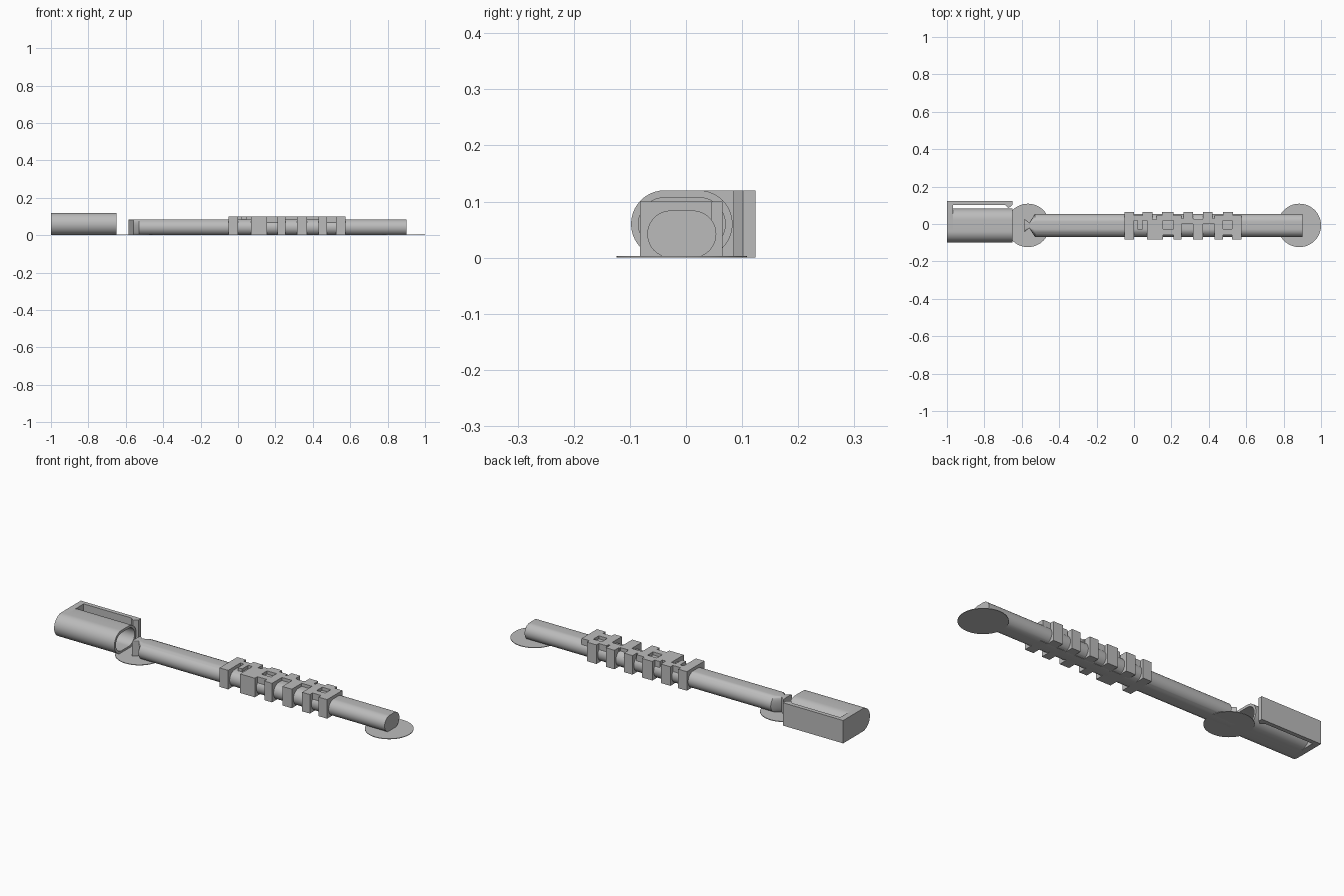
import bpy, bmesh, math

cube = bpy.data.objects.get("Cube")
if cube:
    bpy.data.objects.remove(cube)

grey = bpy.data.materials.new("light_grey")
grey.use_nodes = True
COLOUR = (0.5, 0.5, 0.5, 1)
grey.diffuse_color = COLOUR
grey.node_tree.nodes["Principled BSDF"].inputs["Base Color"].default_value = COLOUR

MID = -0.0075  # shared y of the body axis


def finish(name, bm, smooth=True):
    bmesh.ops.recalc_face_normals(bm, faces=bm.faces)
    mesh = bpy.data.meshes.new(name)
    bm.to_mesh(mesh)
    bm.free()
    mesh.materials.append(grey)
    ob = bpy.data.objects.new(name, mesh)
    bpy.context.collection.objects.link(ob)
    bpy.ops.object.select_all(action='DESELECT')
    ob.select_set(True)
    bpy.context.view_layer.objects.active = ob
    if smooth:
        bpy.ops.object.shade_smooth_by_angle(angle=math.radians(30))
    return ob


def stadium(half_flat, radius, z, limit=1.0, n=20):
    """Rounded oval in y/z, with its sides optionally cut flat at a limit."""
    pts = []
    for side in (1, -1):
        for i in range(n + 1):
            a = math.pi * (i / n - 0.5)
            y = side * (half_flat + radius * math.cos(a))
            y = max(-limit, min(limit, y))
            pts.append((MID + y, z + side * radius * math.sin(a)))
    return pts


def loft(name, sections):
    bm = bmesh.new()
    rings = [[bm.verts.new((x, y, z)) for y, z in pts] for x, pts in sections]
    for a, b in zip(rings, rings[1:]):
        for i in range(len(a)):
            j = (i + 1) % len(a)
            bm.faces.new((a[i], a[j], b[j], b[i]))
    bm.faces.new(rings[0])
    bm.faces.new(rings[-1])
    return finish(name, bm)


def add_box(bm, x0, x1, y0, y1, z0, z1):
    verts = bmesh.ops.create_cube(bm, size=1)["verts"]
    for v in verts:
        v.co = (x1 if v.co.x > 0 else x0,
                y1 if v.co.y > 0 else y0,
                z1 if v.co.z > 0 else z0)


# Pen barrel with a pinched tip
tip = [(-0.585, 0.035), (-0.56, 0.014), (-0.53, 0.062), (0.9, 0.062)]
loft("barrel", [(x, stadium(0.0195, 0.042, 0.042, w)) for x, w in tip])

# Hollow cap sleeve, open toward the barrel
outer = stadium(0.0305, 0.06, 0.06)
inner = stadium(0.0305, 0.047, 0.06)
loft("cap_sleeve", [(-0.968, outer), (-0.65, outer), (-0.65, inner), (-0.95, inner)])

# Closed cap end, squared on the clip side
end = [p for p in outer if p[0] < MID] + [(0.124, 0), (0.124, 0.12)]
loft("cap_end", [(-1, end), (-0.968, end)])

# Clip arm with a small catch at its free end
bm = bmesh.new()
add_box(bm, -0.968, -0.65, 0.102, 0.124, 0, 0.12)
finish("clip_arm", bm, False)
catch = [(-0.69, 0.102), (-0.67, 0.085), (-0.65, 0.102)]
bm = bmesh.new()
low = [bm.verts.new((x, y, 0)) for x, y in catch]
high = [bm.verts.new((x, y, 0.12)) for x, y in catch]
bm.faces.new(low)
bm.faces.new(high)
for i in range(3):
    j = (i + 1) % 3
    bm.faces.new((low[i], low[j], high[j], high[i]))
finish("clip_catch", bm, False)

# Stepped grip blocks: front and back teeth, then links between them
bm = bmesh.new()
FRONT, BACK = -0.082, 0.065
add_box(bm, -0.05, 0, FRONT, BACK, 0, 0.1)
for x0, x1 in [(0.07, 0.155), (0.21, 0.255), (0.315, 0.37), (0.43, 0.475), (0.525, 0.575)]:
    add_box(bm, x0, x1, FRONT, 0.024, 0, 0.1)
for x0, x1 in [(0.045, 0.1), (0.15, 0.21), (0.265, 0.315), (0.37, 0.42), (0.475, 0.53)]:
    add_box(bm, x0, x1, 0.02, BACK, 0, 0.1)
links = [(0, 0.05, 0.02, 0.045), (0.02, 0.045, -0.03, 0.022),
         (0.12, 0.255, 0.022, 0.045), (0.15, 0.215, -0.06, -0.026),
         (0.255, 0.32, 0, 0.03), (0.365, 0.43, 0, 0.03),
         (0.43, 0.575, 0.022, 0.045), (0.47, 0.53, -0.06, -0.026)]
for x0, x1, y0, y1 in links:
    add_box(bm, x0, x1, y0, y1, 0.04, 0.1)
finish("grip_blocks", bm, False)

# Thin round base pads under both ends
for name, x in (("tip_pad", -0.567), ("tail_pad", 0.884)):
    bm = bmesh.new()
    bmesh.ops.create_cone(bm, cap_ends=True, segments=64, radius1=0.116,
                          radius2=0.116, depth=0.003)
    bmesh.ops.translate(bm, verts=bm.verts, vec=(x, MID, 0.0015))
    finish(name, bm)
